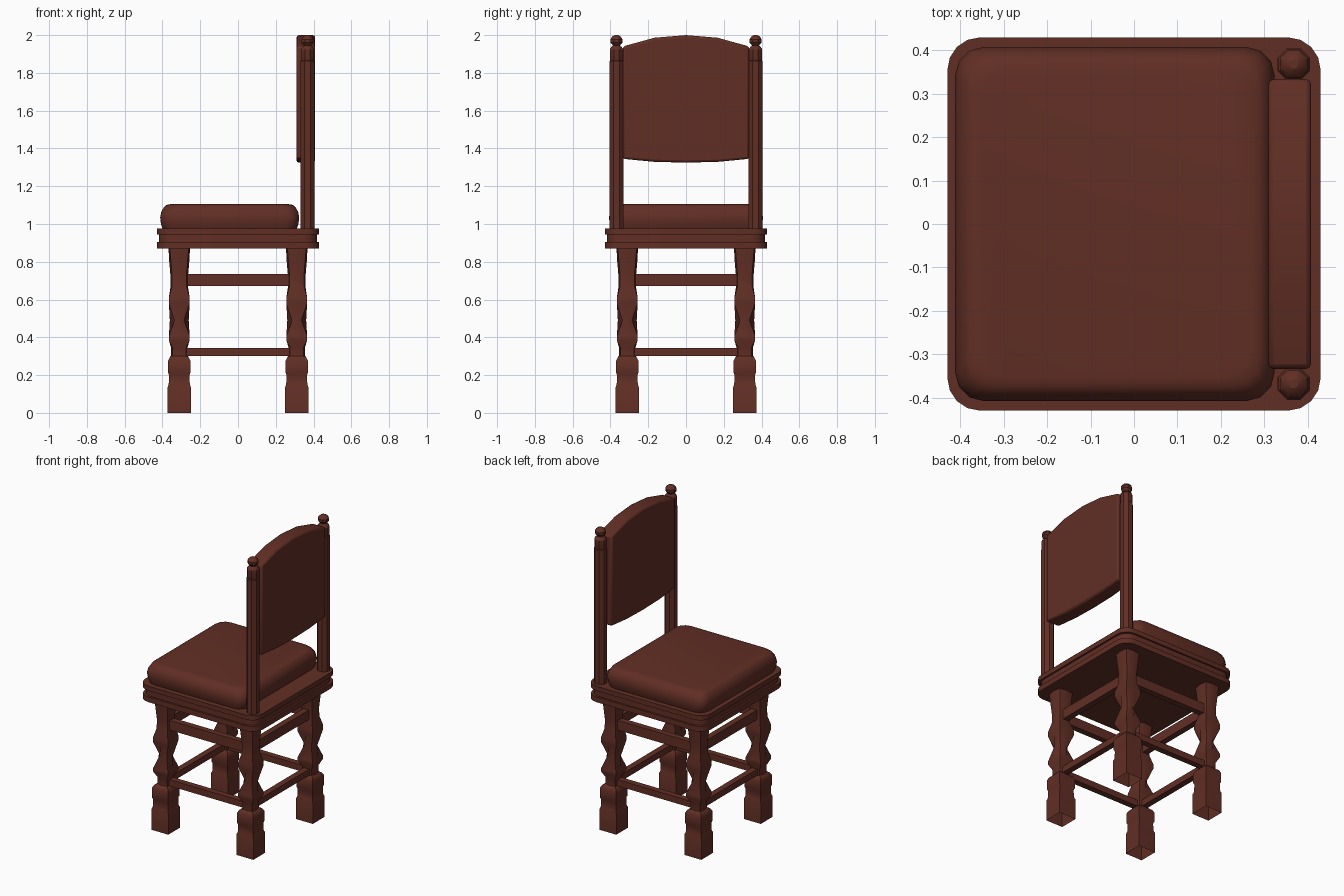
import bpy, bmesh, math

if "Cube" in bpy.data.objects:
    bpy.data.objects.remove(bpy.data.objects["Cube"])

wood = bpy.data.materials.new("dark red brown wood")
wood.diffuse_color = (0.12, 0.028, 0.018, 1)
wood.use_nodes = True
wood.node_tree.nodes["Principled BSDF"].inputs["Base Color"].default_value = wood.diffuse_color


def finish(name, bm, angle=35, bevel=0):
    bmesh.ops.recalc_face_normals(bm, faces=bm.faces)
    me = bpy.data.meshes.new(name)
    bm.to_mesh(me)
    bm.free()
    me.materials.append(wood)
    ob = bpy.data.objects.new(name, me)
    bpy.context.collection.objects.link(ob)
    if bevel:
        m = ob.modifiers.new("bevel", 'BEVEL')
        m.width, m.segments, m.limit_method = bevel, 2, 'ANGLE'
        m.angle_limit = math.radians(40)
    bpy.ops.object.select_all(action='DESELECT')
    ob.select_set(True)
    bpy.context.view_layer.objects.active = ob
    bpy.ops.object.shade_smooth_by_angle(angle=math.radians(angle))
    return ob


def loft(name, rings, bottom=True, angle=35):
    """Skin a stack of equal-length point rings."""
    bm = bmesh.new()
    vs = [[bm.verts.new(p) for p in r] for r in rings]
    n = len(vs[0])
    for a, b in zip(vs, vs[1:]):
        for i in range(n):
            j = (i + 1) % n
            bm.faces.new((a[i], a[j], b[j], b[i]))
    bm.faces.new(vs[-1])
    if bottom:
        bm.faces.new(vs[0][::-1])
    return finish(name, bm, angle)


def rounded(cx, hx, hy, r, z, seg=4):
    pts = []
    for k, (sx, sy) in enumerate(((1, 1), (-1, 1), (-1, -1), (1, -1))):
        for i in range(seg + 1):
            a = math.pi / 2 * (k + i / seg)
            pts.append((cx + sx * (hx - r) + r * math.cos(a), sy * (hy - r) + r * math.sin(a), z))
    return pts


def oct_ring(x, y, z, a, d):
    """Eight points: radius a on the axes, d on the diagonals."""
    return [(x + (d if k % 2 else a) * math.cos(k * math.pi / 4),
             y + (d if k % 2 else a) * math.sin(k * math.pi / 4), z) for k in range(8)]


def box(name, c, s):
    bm = bmesh.new()
    bmesh.ops.create_cube(bm, size=1)
    for v in bm.verts:
        v.co = [c[i] + v.co[i] * s[i] for i in range(3)]
    return finish(name, bm)


# seat frame: two lips with a groove between
frame = [(0.43, 0.87), (0.43, 0.905), (0.418, 0.905), (0.418, 0.945), (0.43, 0.945), (0.43, 0.976)]
loft("seat_frame", [rounded(0, h, h, 0.075, z) for h, z in frame])

# padded cushion
pad = [(0.012, 0.976), (0.004, 1.0), (0.0, 1.035), (0.006, 1.065), (0.02, 1.09), (0.034, 1.101), (0.055, 1.105)]
loft("cushion", [rounded(-0.044, 0.368 - i, 0.408 - i, 0.065, z, 3) for i, z in pad], angle=50)

# legs: square foot, neck, twisted square middle, round flared top
Q = math.sqrt(2)
leg = [(0, .062, .062 * Q), (.135, .062, .062 * Q), (.15, .056, .056 * Q), (.2, .054, .054 * Q),
       (.215, .06, .06 * Q), (.275, .06, .06 * Q), (.295, .05, .05 * Q), (.302, .043, .05),
       (.345, .043, .05), (.385, .055, .055 * Q), (.405, .055, .055 * Q), (.49, .05, .05 / Q),
       (.58, .055, .055 * Q), (.61, .055, .055 * Q), (.67, .046, .055), (.73, .047, .054),
       (.8, .053, .062), (.872, .057, .07)]
P = 0.311
for sx, side in ((-1, "front"), (1, "back")):
    for sy, hand in ((-1, "right"), (1, "left")):
        loft(f"{side}_{hand}_leg", [oct_ring(sx * P, sy * P, z, a, d) for z, a, d in leg], bottom=False)

# stretchers on all four sides
for s in (-1, 1):
    for nm, z, h in (("upper", 0.703, 0.064), ("lower", 0.322, 0.042)):
        box(f"{nm}_side_stretcher", (0, s * P, z), (0.55, 0.04, h))
        box(f"{nm}_cross_stretcher", (s * P, 0, z), (0.04, 0.55, h))

# back posts with collar and ball finial
post = [(.97, .037), (1.862, .037), (1.866, .033), (1.872, .035), (1.925, .035), (1.938, .027),
        (1.944, .018), (1.95, .023), (1.96, .031), (1.978, .032), (1.992, .023), (2.0, .01)]
for s in (-1, 1):
    rings = []
    for z, h in post:
        r = h / math.cos(math.pi / 8)
        rings.append([(0.368 + r * math.cos((k + .5) * math.pi / 4),
                       s * 0.368 + r * math.sin((k + .5) * math.pi / 4), z) for k in range(8)])
    loft("back_post", rings, angle=30)

# arched back panel
ys = [-0.334 + 0.167 * i for i in range(5)]
outline = list(zip(ys, (1.345, 1.329, 1.325, 1.329, 1.345))) + \
    list(zip(ys[::-1], (1.94, 1.986, 2.0, 1.986, 1.94)))
bm = bmesh.new()
f = bm.faces.new([bm.verts.new((0.31, y, z)) for y, z in outline])
ext = bmesh.ops.extrude_face_region(bm, geom=[f])
for v in ext["geom"]:
    if isinstance(v, bmesh.types.BMVert):
        v.co.x = 0.408
if not f.is_valid or len(bm.faces) < 12:
    bm.faces.new([v for v in bm.verts if abs(v.co.x - 0.31) < 1e-5])
finish("back_panel", bm, 35, 0.012)
